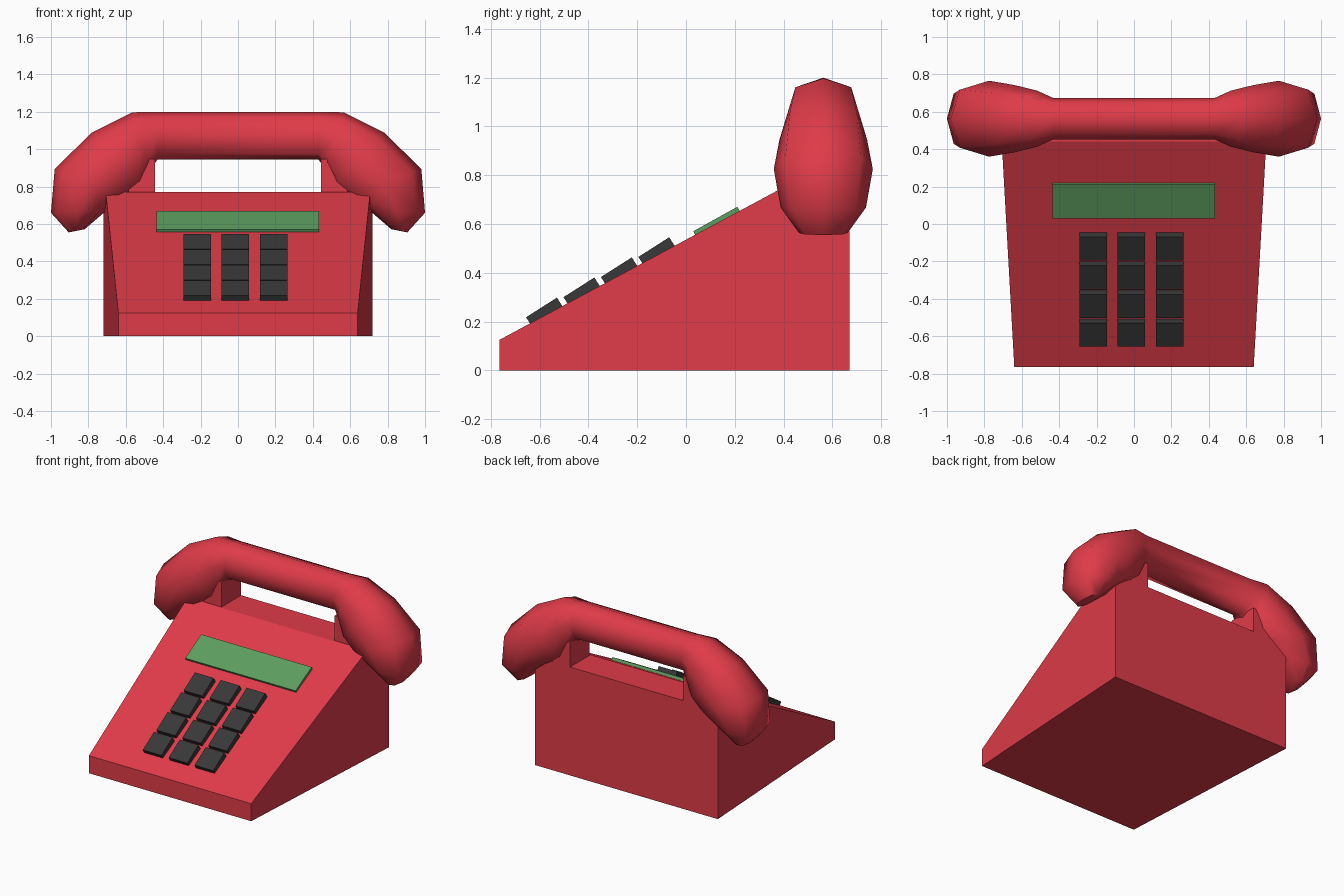
import bpy, bmesh, math
from mathutils import Vector

if "Cube" in bpy.data.objects:
    bpy.data.objects.remove(bpy.data.objects["Cube"])


def material(name, rgb):
    m = bpy.data.materials.new(name)
    m.diffuse_color = (*rgb, 1)
    m.use_nodes = True
    m.node_tree.nodes["Principled BSDF"].inputs["Base Color"].default_value = m.diffuse_color
    return m


RED = material("red", (0.74, 0.044, 0.066))
BLACK = material("dark grey", (0.04, 0.04, 0.04))
GREEN = material("green", (0.11, 0.34, 0.115))


def finish(name, bm, mat, smooth=False):
    bmesh.ops.recalc_face_normals(bm, faces=bm.faces)
    me = bpy.data.meshes.new(name)
    bm.to_mesh(me)
    bm.free()
    ob = bpy.data.objects.new(name, me)
    bpy.context.collection.objects.link(ob)
    me.materials.append(mat)
    if smooth:
        bpy.ops.object.select_all(action='DESELECT')
        ob.select_set(True)
        bpy.context.view_layer.objects.active = ob
        bpy.ops.object.shade_smooth_by_angle(angle=math.radians(60))
    return ob


def box(name, centre, size, mat, tilt=0.0):
    bm = bmesh.new()
    bmesh.ops.create_cube(bm, size=1)
    bmesh.ops.scale(bm, vec=size, verts=bm.verts)
    ob = finish(name, bm, mat)
    ob.location = centre
    ob.rotation_euler.x = math.radians(tilt)
    return ob


# Wedge body: side profile lofted across x, narrowing toward the front
profile = [(-0.765, 0), (0.67, 0), (0.67, 0.772), (0.44, 0.772), (-0.765, 0.125)]
bm = bmesh.new()
sides = []
for s in (-1, 1):
    sides.append([bm.verts.new((s * (0.64 + 0.08 * (y + 0.765) / 1.435), y, z))
                  for y, z in profile])
    bm.faces.new(sides[-1])
for i in range(5):
    j = (i + 1) % 5
    bm.faces.new((sides[0][i], sides[0][j], sides[1][j], sides[1][i]))
finish("body", bm, RED)

# Cradle posts holding the handset
for s, side in ((-1, "left"), (1, "right")):
    box(f"cradle_{side}", (s * 0.515, 0.56, 0.85), (0.14, 0.22, 0.195), RED)

# Handset: eight-sided rings, each given by outer point, inner point and half depth
half = [((0.43, 1.2), (0.43, 0.945), 0.11),
        ((0.565, 1.197), (0.47, 0.89), 0.15),
        ((0.78, 1.09), (0.50, 0.80), 0.18),
        ((0.98, 0.895), (0.57, 0.755), 0.203),
        ((1.0, 0.66), (0.70, 0.675), 0.175),
        ((0.905, 0.555), (0.82, 0.572), 0.10)]
stations = [(Vector((-o[0], o[1])), Vector((-i[0], i[1])), d) for o, i, d in reversed(half)]
stations += [(Vector(o), Vector(i), d) for o, i, d in half]
bm = bmesh.new()
rings = []
for outer, inner, depth in stations:
    mid, arm = (outer + inner) / 2, (outer - inner) / 2
    ring = []
    for k in range(8):
        a = k * math.pi / 4
        f = 1.08 if k % 2 else 1.0      # slightly squared section
        p = mid + arm * math.cos(a) * f
        ring.append(bm.verts.new((p.x, 0.563 + depth * math.sin(a) * f, p.y)))
    rings.append(ring)
for a, b in zip(rings, rings[1:]):
    for k in range(8):
        j = (k + 1) % 8
        bm.faces.new((a[k], a[j], b[j], b[k]))
bm.faces.new(rings[0])
bm.faces.new(rings[-1])
finish("handset", bm, RED, smooth=True)

# Display panel
box("display", (-0.002, 0.13, 0.603), (0.87, 0.207, 0.04), GREEN, 29)

# Keypad: three columns, four rows
for r in range(4):
    for c in range(3):
        box(f"key_{r}_{c}", (-0.218 + 0.204 * c, -0.116 - 0.1535 * r, 0.48 - 0.0825 * r),
            (0.147, 0.15, 0.06), BLACK, 32.5)
